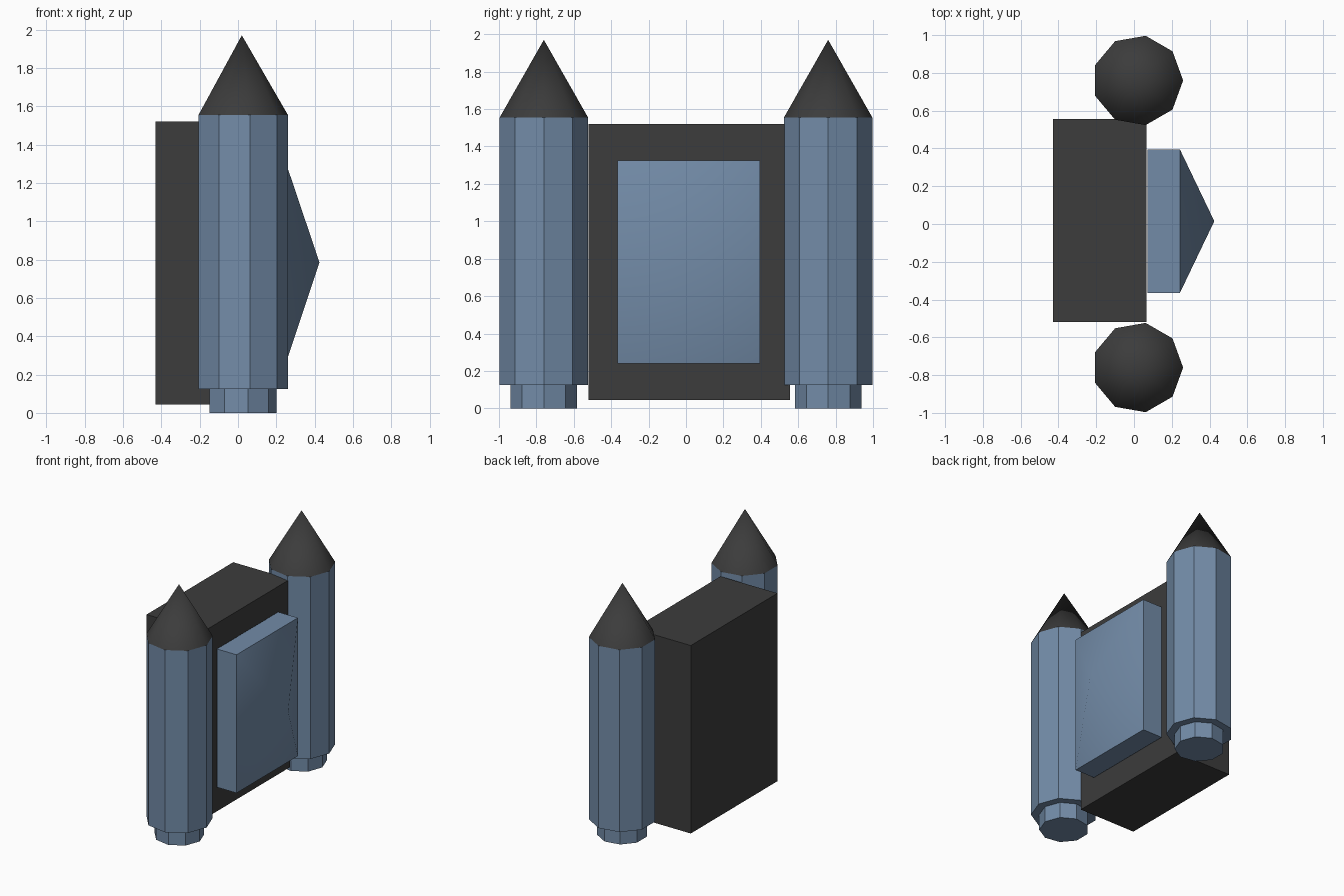
import bpy, bmesh, math

if "Cube" in bpy.data.objects:
    bpy.data.objects.remove(bpy.data.objects["Cube"])


def material(name, rgb):
    m = bpy.data.materials.new(name)
    m.diffuse_color = (*rgb, 1)
    m.use_nodes = True
    m.node_tree.nodes["Principled BSDF"].inputs["Base Color"].default_value = m.diffuse_color
    return m


BLUE = material("blue_metal", (0.17, 0.26, 0.39))
DARK = material("dark_grey", (0.045, 0.045, 0.045))


def finish(bm, name, mat, smooth=None):
    bmesh.ops.recalc_face_normals(bm, faces=bm.faces[:])
    me = bpy.data.meshes.new(name)
    bm.to_mesh(me)
    bm.free()
    me.materials.append(mat)
    ob = bpy.data.objects.new(name, me)
    bpy.context.collection.objects.link(ob)
    if smooth:
        bpy.ops.object.select_all(action='DESELECT')
        bpy.context.view_layer.objects.active = ob
        ob.select_set(True)
        bpy.ops.object.shade_smooth_by_angle(angle=math.radians(smooth))
    return ob


def box(lo, hi):
    bm = bmesh.new()
    bmesh.ops.create_cube(bm, size=1)
    for v in bm.verts:
        v.co = [lo[i] if v.co[i] < 0 else hi[i] for i in range(3)]
    return bm


def tapered(name, y, r1, r2, z1, z2, mat, smooth=None):
    # nine-sided solid with one corner pointing to +x
    bm = bmesh.new()
    bottom, top = [], []
    for i in range(9):
        a = math.tau * i / 9
        c, s = math.cos(a), math.sin(a)
        bottom.append(bm.verts.new((0.02 + r1 * c, y + r1 * s, z1)))
        if r2:
            top.append(bm.verts.new((0.02 + r2 * c, y + r2 * s, z2)))
    bm.faces.new(bottom)
    if r2:
        bm.faces.new(top)
    else:
        top = [bm.verts.new((0.02, y, z2))] * 9
    for i in range(9):
        j = (i + 1) % 9
        ring = [bottom[i], bottom[j], top[j]] + ([top[i]] if r2 else [])
        bm.faces.new(ring)
    return finish(bm, name, mat, smooth)


# Two thruster tanks with nozzle and nose cone
for side, y in (("left", -0.76), ("right", 0.76)):
    tapered(side + "_tank", y, 0.24, 0.24, 0.125, 1.555, BLUE)
    tapered(side + "_nozzle", y, 0.18, 0.18, 0.0, 0.125, BLUE)
    tapered(side + "_nose_cone", y, 0.24, 0, 1.555, 1.97, DARK, 60)

# Central pack body
finish(box((-0.43, -0.52, 0.045), (0.065, 0.555, 1.52)), "pack_body", DARK)

# Back panel with a shallow, soft-shaded pyramid front
bm = box((0.072, -0.365, 0.24), (0.243, 0.395, 1.325))
front = max(bm.faces, key=lambda f: f.calc_center_median().x)
tip = bmesh.ops.poke(bm, faces=[front])["verts"][0]
tip.co = (0.425, 0.015, 0.785)
finish(bm, "pointed_panel", BLUE, 45)
